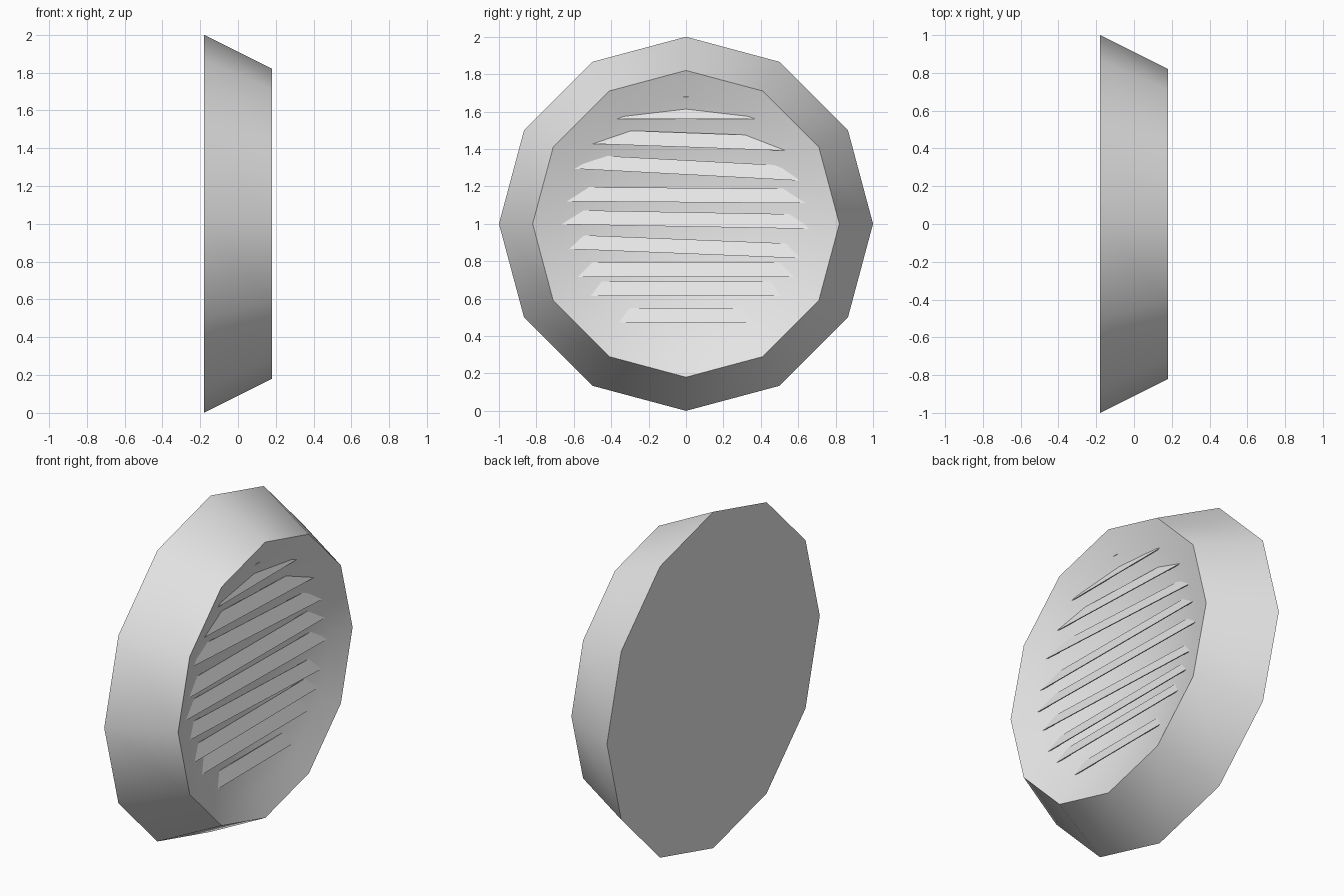
import bpy, bmesh
from math import sin, cos, sqrt, tau, radians

cube = bpy.data.objects.get("Cube")
if cube:
    bpy.data.objects.remove(cube, do_unlink=True)

grey = bpy.data.materials.new("light_grey")
grey.use_nodes = True
grey.diffuse_color = (0.8, 0.8, 0.8, 1)
grey.node_tree.nodes["Principled BSDF"].inputs["Base Color"].default_value = grey.diffuse_color

SIDES, DEPTH, RIM = 12, 0.18, 0.82


def dish_x(r):
    """Depth of the shallow dish at a given radius."""
    return DEPTH - (RIM ** 2 - r ** 2) / 4


def add_object(name, bm):
    bmesh.ops.recalc_face_normals(bm, faces=bm.faces)
    mesh = bpy.data.meshes.new(name)
    bm.to_mesh(mesh)
    bm.free()
    mesh.materials.append(grey)
    obj = bpy.data.objects.new(name, mesh)
    bpy.context.collection.objects.link(obj)
    return obj


# Housing: tapered twelve-sided drum with a concave dish in its front
bm = bmesh.new()
profile = [(-DEPTH, 1.0)] + [(dish_x(r), r) for r in (RIM, 0.68, 0.54, 0.38, 0.2)]
rings = [[bm.verts.new((x, r * cos(tau * i / SIDES), 1 + r * sin(tau * i / SIDES)))
          for i in range(SIDES)] for x, r in profile]
for a, b in zip(rings, rings[1:]):
    for i in range(SIDES):
        j = (i + 1) % SIDES
        bm.faces.new((a[i], a[j], b[j], b[i]))
bm.faces.new(rings[0])
centre = bm.verts.new((dish_x(0), 0, 1))
for i in range(SIDES):
    bm.faces.new((rings[-1][i], rings[-1][(i + 1) % SIDES], centre))
housing = add_object("housing", bm)
bpy.ops.object.select_all(action="DESELECT")
housing.select_set(True)
bpy.context.view_layer.objects.active = housing
bpy.ops.object.shade_smooth_by_angle(angle=radians(35))


# Slats: thin tilted blades, each slightly uneven, with ends sunk in the dish
def add_slat(name, low, slope):
    half = sqrt(0.74 ** 2 - (low - 1) ** 2)
    front = 0.123 + 0.009 * (low - 1)
    section = [(front, 0), (front - 0.03, 0.077),
               (front - 0.036, 0.075), (front - 0.006, 0)]
    bm = bmesh.new()
    ends = [[bm.verts.new((x, y, low + dz + slope * y)) for x, dz in section]
            for y in (-half, half)]
    for i in range(4):
        j = (i + 1) % 4
        bm.faces.new((ends[0][i], ends[0][j], ends[1][j], ends[1][i]))
    for end in ends:
        bm.faces.new(end)
    add_object(name, bm)


slats = [(0.345, 0), (0.472, 0), (0.615, 0), (0.715, 0), (0.84, -0.04),
         (0.985, -0.018), (1.115, -0.008), (1.263, -0.053), (1.41, -0.036),
         (1.56, 0), (1.678, 0)]
for n, (low, slope) in enumerate(slats, 1):
    add_slat(f"slat_{n}", low, slope)
